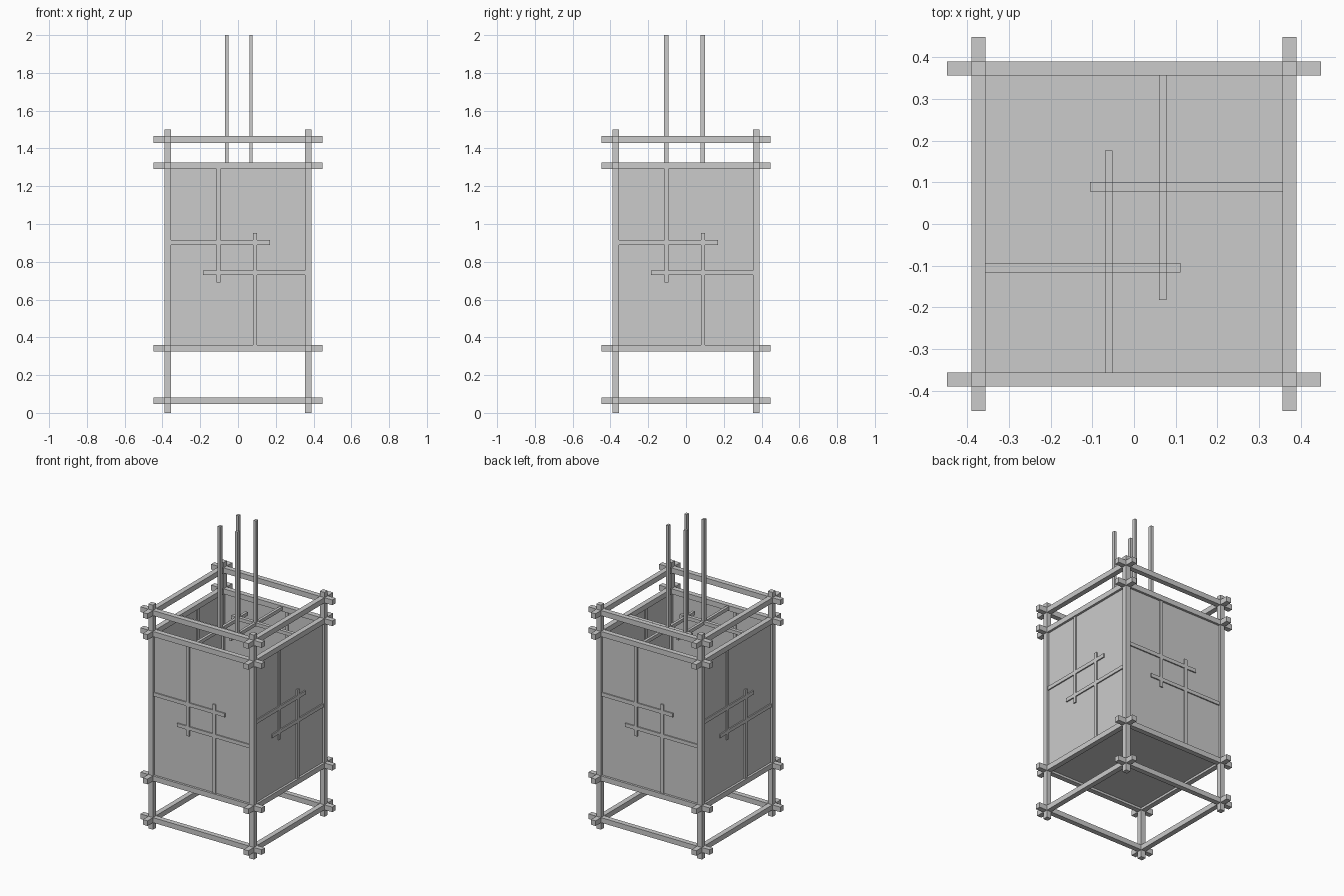
import bpy, bmesh
from math import pi
from mathutils import Matrix

if "Cube" in bpy.data.objects:
    bpy.data.objects.remove(bpy.data.objects["Cube"])


def boxes(name, spans, quarter_turns=(0,)):
    """One object from (x0,x1, y0,y1, z0,z1) boxes, repeated about the z axis."""
    bm = bmesh.new()
    for q in quarter_turns:
        turn = Matrix.Rotation(q * pi / 2, 4, 'Z')
        for x0, x1, y0, y1, z0, z1 in spans:
            m = (turn @ Matrix.Translation(((x0 + x1) / 2, (y0 + y1) / 2, (z0 + z1) / 2))
                 @ Matrix.Diagonal((x1 - x0, y1 - y0, z1 - z0, 1)))
            bmesh.ops.create_cube(bm, size=1, matrix=m)
    me = bpy.data.meshes.new(name)
    bm.to_mesh(me)
    bm.free()
    ob = bpy.data.objects.new(name, me)
    bpy.context.collection.objects.link(ob)
    return ob


IN, OUT, END = 0.356, 0.39, 0.448
ALL = range(4)

# Corner posts
boxes("corner_posts", [(IN, OUT, -OUT, -IN, 0, 1.5)], ALL)

# Four levels of crossing rails
levels = {"foot": (0.047, 0.081), "lower": (0.325, 0.36),
          "upper": (1.29, 1.325), "top": (1.43, 1.465)}
for label, (z0, z1) in levels.items():
    boxes(label + "_rails", [(-END, END, -OUT, -IN, z0, z1)], ALL)

# Paper walls and floor; the top is open
boxes("paper_walls", [(-0.358, 0.358, -0.375, -0.371, 0.355, 1.295)], ALL)
boxes("floor_panel", [(-0.36, 0.36, -0.36, 0.36, 0.34, 0.345)])

# Offset lattice on each wall
F, B = -0.383, -0.363
boxes("wall_lattice", [
    (-0.115, -0.093, F, B, 0.69, 1.292),
    (0.079, 0.101, F, B, 0.358, 0.953),
    (-0.358, 0.17, F, B, 0.889, 0.914),
    (-0.184, 0.358, F, B, 0.731, 0.755)], ALL)

# Horizontal lattice across the open top
Z0, Z1 = 1.297, 1.32
xs = [(-0.069, -0.051), (0.06, 0.078)]
ys = [(-0.116, -0.093), (0.078, 0.101)]
boxes("top_lattice", [
    (*xs[0], -0.358, 0.176, Z0, Z1),
    (*xs[1], -0.182, 0.358, Z0, Z1),
    (-0.358, 0.112, *ys[0], Z0, Z1),
    (-0.105, 0.358, *ys[1], Z0, Z1)])

# Hanging rods at the lattice crossings
boxes("hanging_rods", [(*x, *y, Z0, 2.0) for x in xs for y in ys])
